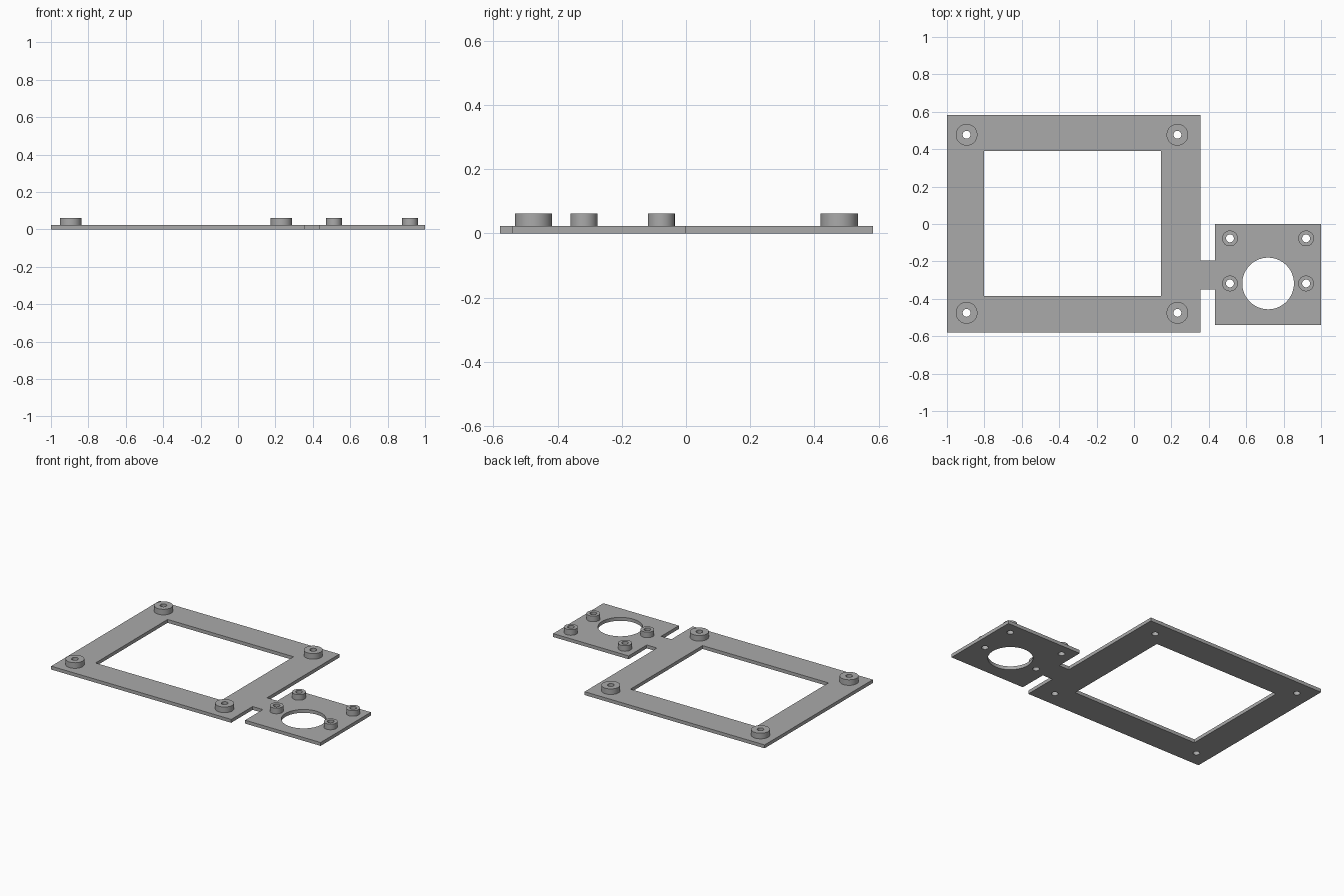
import bpy, bmesh, math

if "Cube" in bpy.data.objects:
    bpy.data.objects.remove(bpy.data.objects["Cube"])

PLATE_TOP, BOSS_TOP = 0.023, 0.061
HOLE = 0.021

grey = bpy.data.materials.new("plain_grey")
grey.use_nodes = True
COLOUR = (0.40, 0.40, 0.40, 1)
grey.diffuse_color = COLOUR
grey.node_tree.nodes["Principled BSDF"].inputs["Base Color"].default_value = COLOUR


def circle(cx, cy, r, n=48):
    return [(cx + r * math.cos(2 * math.pi * i / n),
             cy + r * math.sin(2 * math.pi * i / n)) for i in range(n)]


def rect(x0, x1, y0, y1):
    return [(x0, y0), (x1, y0), (x1, y1), (x0, y1)]


def extrude_profile(name, loops, z0, z1):
    """Extrude an outline with inner hole loops from z0 to z1."""
    curve = bpy.data.curves.new(name + "_profile", "CURVE")
    curve.dimensions = "2D"
    curve.fill_mode = "BOTH"
    curve.extrude = (z1 - z0) / 2
    for loop in loops:
        spline = curve.splines.new("POLY")
        spline.points.add(len(loop) - 1)
        for point, (x, y) in zip(spline.points, loop):
            point.co = (x, y, 0, 1)
        spline.use_cyclic_u = True
    temp = bpy.data.objects.new(name + "_profile", curve)
    mesh = bpy.data.meshes.new_from_object(temp)
    bpy.data.objects.remove(temp)
    bpy.data.curves.remove(curve)

    bm = bmesh.new()
    bm.from_mesh(mesh)
    bmesh.ops.remove_doubles(bm, verts=bm.verts, dist=0.0001)
    bmesh.ops.translate(bm, verts=bm.verts, vec=(0, 0, (z0 + z1) / 2))
    bmesh.ops.recalc_face_normals(bm, faces=bm.faces)
    bm.to_mesh(mesh)
    bm.free()
    mesh.name = name
    mesh.materials.clear()
    mesh.materials.append(grey)
    obj = bpy.data.objects.new(name, mesh)
    bpy.context.collection.objects.link(obj)
    bpy.ops.object.select_all(action="DESELECT")
    obj.select_set(True)
    bpy.context.view_layer.objects.active = obj
    bpy.ops.object.shade_smooth_by_angle(angle=math.radians(30))
    return obj


# Standoff positions on the large frame and the small plate
frame_spots = [(x, y) for x in (-0.895, 0.232) for y in (-0.475, 0.477)]
small_spots = [(x, y) for x in (0.513, 0.92) for y in (-0.318, -0.077)]

# Flat base: large frame, connecting tab and small plate in one outline
outline = [(-1, -0.58), (0.355, -0.58), (0.355, -0.35), (0.432, -0.35),
           (0.432, -0.54), (1, -0.54), (1, 0), (0.432, 0),
           (0.432, -0.195), (0.355, -0.195), (0.355, 0.583), (-1, 0.583)]
window = rect(-0.803, 0.145, -0.385, 0.39)
round_opening = circle(0.717, -0.318, 0.138, 96)
screw_holes = [circle(x, y, HOLE) for x, y in frame_spots + small_spots]
extrude_profile("base_plate", [outline, window, round_opening] + screw_holes,
                0, PLATE_TOP)

# Hollow standoffs
for label, spots, radius in (("frame_standoff", frame_spots, 0.058),
                             ("small_standoff", small_spots, 0.042)):
    for i, (x, y) in enumerate(spots, 1):
        extrude_profile(f"{label}_{i}", [circle(x, y, radius), circle(x, y, HOLE)],
                        PLATE_TOP, BOSS_TOP)
